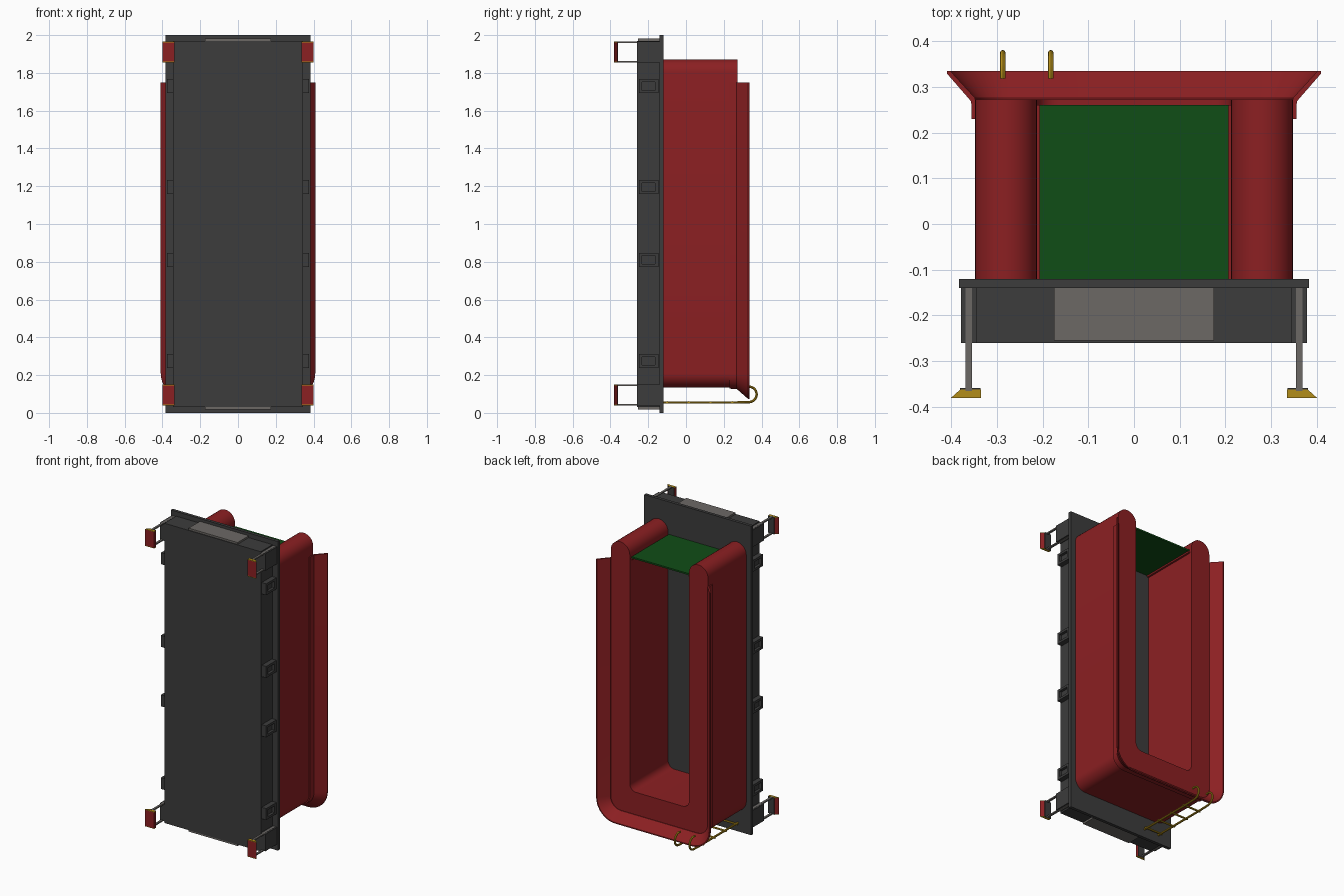
import bpy, bmesh, math
from mathutils import Vector

if "Cube" in bpy.data.objects:
    bpy.data.objects.remove(bpy.data.objects["Cube"])


def mat(name, r, g, b):
    m = bpy.data.materials.new(name)
    m.diffuse_color = (r, g, b, 1)
    m.use_nodes = True
    m.node_tree.nodes["Principled BSDF"].inputs["Base Color"].default_value = m.diffuse_color
    return m


DARK = mat("dark", 0.045, 0.045, 0.045)
GREY = mat("grey", 0.15, 0.14, 0.13)
RED = mat("red", 0.26, 0.014, 0.016)
GREEN = mat("green", 0.005, 0.075, 0.008)
GOLD = mat("gold", 0.45, 0.27, 0.01)


def finish(name, bm, m, smooth=False):
    bmesh.ops.recalc_face_normals(bm, faces=bm.faces[:])
    me = bpy.data.meshes.new(name)
    bm.to_mesh(me)
    bm.free()
    me.materials.append(m)
    ob = bpy.data.objects.new(name, me)
    bpy.context.collection.objects.link(ob)
    if smooth:
        bpy.ops.object.select_all(action='DESELECT')
        ob.select_set(True)
        bpy.context.view_layer.objects.active = ob
        bpy.ops.object.shade_smooth_by_angle(angle=math.radians(35))
    return ob


def loft(name, loops, m, cap=True, smooth=False):
    # joins successive closed loops of equal length
    bm = bmesh.new()
    rows = [[bm.verts.new(p) for p in lp] for lp in loops]
    n = len(rows[0])
    for a, b in zip(rows, rows[1:]):
        for i in range(n):
            bm.faces.new((a[i], a[(i + 1) % n], b[(i + 1) % n], b[i]))
    if cap:
        bm.faces.new(rows[0])
        bm.faces.new(rows[-1])
    return finish(name, bm, m, smooth)


def box(name, x, y, z, m):
    rect = [(x[0], y[0]), (x[1], y[0]), (x[1], y[1]), (x[0], y[1])]
    return loft(name, [[(a, b, c) for a, b in rect] for c in z], m)


def tube(name, pts, r, m, sides=8):
    loops = []
    pts = [Vector(p) for p in pts]
    for i, p in enumerate(pts):
        t = (pts[min(i + 1, len(pts) - 1)] - pts[max(i - 1, 0)]).normalized()
        u = Vector((1, 0, 0)) if abs(t.x) < 0.9 else Vector((0, 0, 1))
        v = t.cross(u).normalized()
        loops.append([p + r * (u * math.cos(k * math.tau / sides) + v * math.sin(k * math.tau / sides))
                      for k in range(sides)])
    return loft(name, loops, m, smooth=True)


def arc(cx, cz, r, a0, a1, n=10):
    return [(cx + r * math.cos(math.radians(a0 + (a1 - a0) * i / n)),
             cz + r * math.sin(math.radians(a0 + (a1 - a0) * i / n))) for i in range(n + 1)]


# Base plate, shallow cabinet and end panels
box("back_plate", (-0.383, 0.383), (-0.14, -0.12), (0, 2), DARK)
box("cabinet", (-0.345, 0.345), (-0.26, -0.14), (0.03, 1.97), DARK)
box("top_end_panel", (-0.175, 0.175), (-0.255, -0.14), (1.97, 1.982), GREY)
box("bottom_end_panel", (-0.175, 0.175), (-0.255, -0.14), (0.018, 0.03), GREY)

for s, side in ((-1, "left"), (1, "right")):
    # Side handles: hollow rectangular frames
    for i, zc in enumerate((0.275, 0.81, 1.195, 1.73)):
        loops = []
        for x, hy, hz in ((0.345, 0.052, 0.037), (0.377, 0.052, 0.037),
                          (0.377, 0.034, 0.022), (0.36, 0.034, 0.022)):
            loops.append([(s * x, -0.198 + a * hy, zc + b * hz)
                          for a, b in ((-1, -1), (1, -1), (1, 1), (-1, 1))])
        loft(f"{side}_handle_{i}", loops, DARK)
    for z0, z1, end in ((0.04, 0.15, "lower"), (1.855, 1.965, "upper")):
        # Corner block, thin leg bars and foot
        box(f"{side}_{end}_corner_block", sorted((s * 0.34, s * 0.378)), (-0.26, -0.14),
            (z0, z1), DARK)
        for k, z in enumerate((z0, z1)):
            zi = z + (0.003 if k == 0 else -0.003)
            box(f"{side}_{end}_leg_bar_{k}", sorted((s * 0.354, s * 0.368)), (-0.365, -0.14),
                (zi - 0.004, zi + 0.004), GREY)
        prof = [(0.335, -0.38), (0.40, -0.38), (0.38, -0.362), (0.335, -0.362)]
        loft(f"{side}_{end}_foot", [[(s * x, y, z) for x, y in prof]
                                    for z in (z0 + 0.004, z1 - 0.004)], RED)
        for k, z in enumerate((z0, z1 - 0.004)):
            loft(f"{side}_{end}_foot_trim_{k}", [[(s * x, y, z + h) for x, y in prof]
                                                for h in (0, 0.004)], GOLD)
        box(f"{side}_{end}_foot_backing", sorted((s * 0.336, s * 0.38)), (-0.362, -0.359),
            (z0, z1), DARK)

# U-shaped shell, open at the top with rounded wall ends
W, WI, ZB, R = 0.348, 0.212, 0.135, 0.075
rc = (W - WI) / 2
cx, ztop = (W + WI) / 2, 1.872 - rc
half = (arc(cx, ztop, rc, 180, 0, 14) + arc(W - R, ZB + R, R, 0, -90))
inner = arc(WI - 0.045, ZB + 0.19, 0.045, -90, 0)
right = inner + half
outline = right + [(-x, z) for x, z in reversed(right)]
loft("u_shell", [[(x, y, z) for x, z in outline] for y in (-0.125, 0.272)], RED, smooth=True)

# Flared rim sweeping around the outside of the shell
section = [(0.0, 0.23), (0.007, 0.23), (0.008, 0.268), (0.061, 0.329),
           (0.061, 0.335), (0.054, 0.335), (0.0, 0.276)]


def rim_path(d):
    r = [(W + d, 1.75)] + arc(W - R, ZB + R, R + d, 0, -90)
    return r + [(-x, z) for x, z in reversed(r)]


paths = [[(x, y, z) for x, z in rim_path(d)] for d, y in section]
loft("flared_rim", list(zip(*paths)), RED, smooth=True)

# Green shelf between the wall tops
box("green_shelf", (-0.207, 0.207), (-0.12, 0.26), (1.78, 1.79), GREEN)
for s in (-1, 1):
    box("shelf_ledge", sorted((s * 0.2, s * 0.215)), (-0.12, 0.26), (1.77, 1.78), RED)

# Ladder under the shell with hooks over the rim
for i, x in enumerate((-0.287, -0.182)):
    hook = [(x, y, z) for y, z in arc(0.333, 0.098, 0.041, -85, 110, 14)]
    tube(f"ladder_rail_{i}", [(x, -0.12, 0.055), (x, 0.27, 0.055)] + hook, 0.0065, GOLD)
for i, y in enumerate((-0.1, 0.015, 0.13, 0.245)):
    tube(f"ladder_rung_{i}", [(-0.30, y, 0.056), (-0.17, y, 0.056)], 0.006, GOLD)
